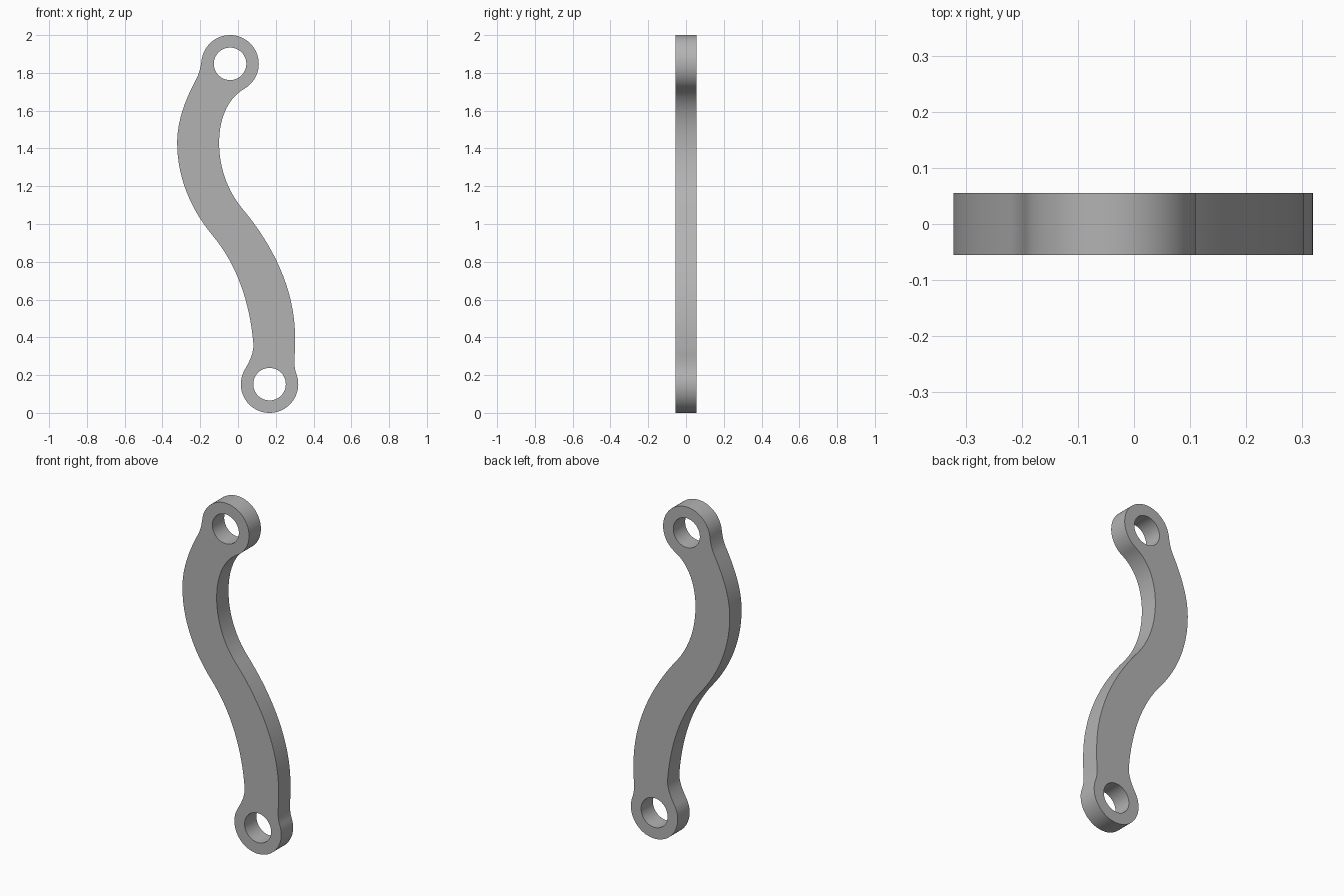
import bpy
import bmesh
import math
from mathutils import Vector

if "Cube" in bpy.data.objects:
    bpy.data.objects.remove(bpy.data.objects["Cube"], do_unlink=True)

HALF_DEPTH = 0.055
RING_R, HOLE_R = 0.152, 0.086
TOP, BOTTOM = (-0.042, 1.848), (0.167, 0.152)

# Flat grey paint
grey = bpy.data.materials.new("plain grey")
grey.use_nodes = True
grey.diffuse_color = (0.45, 0.45, 0.45, 1)
grey.node_tree.nodes["Principled BSDF"].inputs["Base Color"].default_value = (0.45, 0.45, 0.45, 1)


def on_circle(centre, radius, deg):
    """Point on a circle with its clockwise heading."""
    a = math.radians(deg)
    return (centre[0] + radius * math.cos(a), centre[1] + radius * math.sin(a), deg - 90)


def handle_length(p, q):
    """Handle length that makes a near-circular arc between two headings."""
    chord = math.hypot(q[0] - p[0], q[1] - p[1])
    turn = abs(math.radians((q[2] - p[2] + 180) % 360 - 180))
    if turn < 0.01:
        return chord / 3
    return chord * 2 / 3 * math.tan(turn / 4) / math.sin(turn / 2)


def add_loop(curve, points):
    spline = curve.splines.new("BEZIER")
    spline.bezier_points.add(len(points) - 1)
    spline.use_cyclic_u = True
    for i, p in enumerate(points):
        bp = spline.bezier_points[i]
        bp.handle_left_type = bp.handle_right_type = "FREE"
        a = math.radians(p[2])
        co, heading = Vector((p[0], p[1], 0)), Vector((math.cos(a), math.sin(a), 0))
        bp.co = co
        bp.handle_left = co - heading * handle_length(points[i - 1], p)
        bp.handle_right = co + heading * handle_length(p, points[(i + 1) % len(points)])


# Outline: (x, z, heading), clockwise from the top eye
outline = [on_circle(TOP, RING_R, d) for d in (90, 0, -60)]
outline += [(-0.10, 1.43, -90), (0.024, 1.08, -50), (0.302, 0.40, -90), (0.300, 0.31, -95)]
outline += [on_circle(BOTTOM, RING_R, d) for d in (20, -90, -180, -210)]
outline += [(0.081, 0.37, 95), (-0.135, 0.94, 130), (-0.322, 1.43, 90), (-0.22, 1.77, 62)]
outline += [on_circle(TOP, RING_R, 172)]

curve = bpy.data.curves.new("curved_link", "CURVE")
curve.dimensions = "2D"
curve.fill_mode = "BOTH"
curve.extrude = HALF_DEPTH
curve.resolution_u = 16
add_loop(curve, outline)
for centre in (TOP, BOTTOM):
    add_loop(curve, [on_circle(centre, HOLE_R, d) for d in (0, -90, -180, -270)])

# Solid link, stood upright
link = bpy.data.objects.new("curved_link", curve)
bpy.context.collection.objects.link(link)
link.rotation_euler.x = math.pi / 2
bpy.ops.object.select_all(action="DESELECT")
link.select_set(True)
bpy.context.view_layer.objects.active = link
bpy.ops.object.convert(target="MESH")
bpy.ops.object.transform_apply(location=False, rotation=True, scale=False)

# Weld the caps to the walls
bm = bmesh.new()
bm.from_mesh(link.data)
bmesh.ops.remove_doubles(bm, verts=bm.verts, dist=0.0005)
bmesh.ops.recalc_face_normals(bm, faces=bm.faces)
bm.to_mesh(link.data)
bm.free()
link.data.materials.clear()
link.data.materials.append(grey)
bpy.ops.object.shade_smooth_by_angle(angle=math.radians(35))
